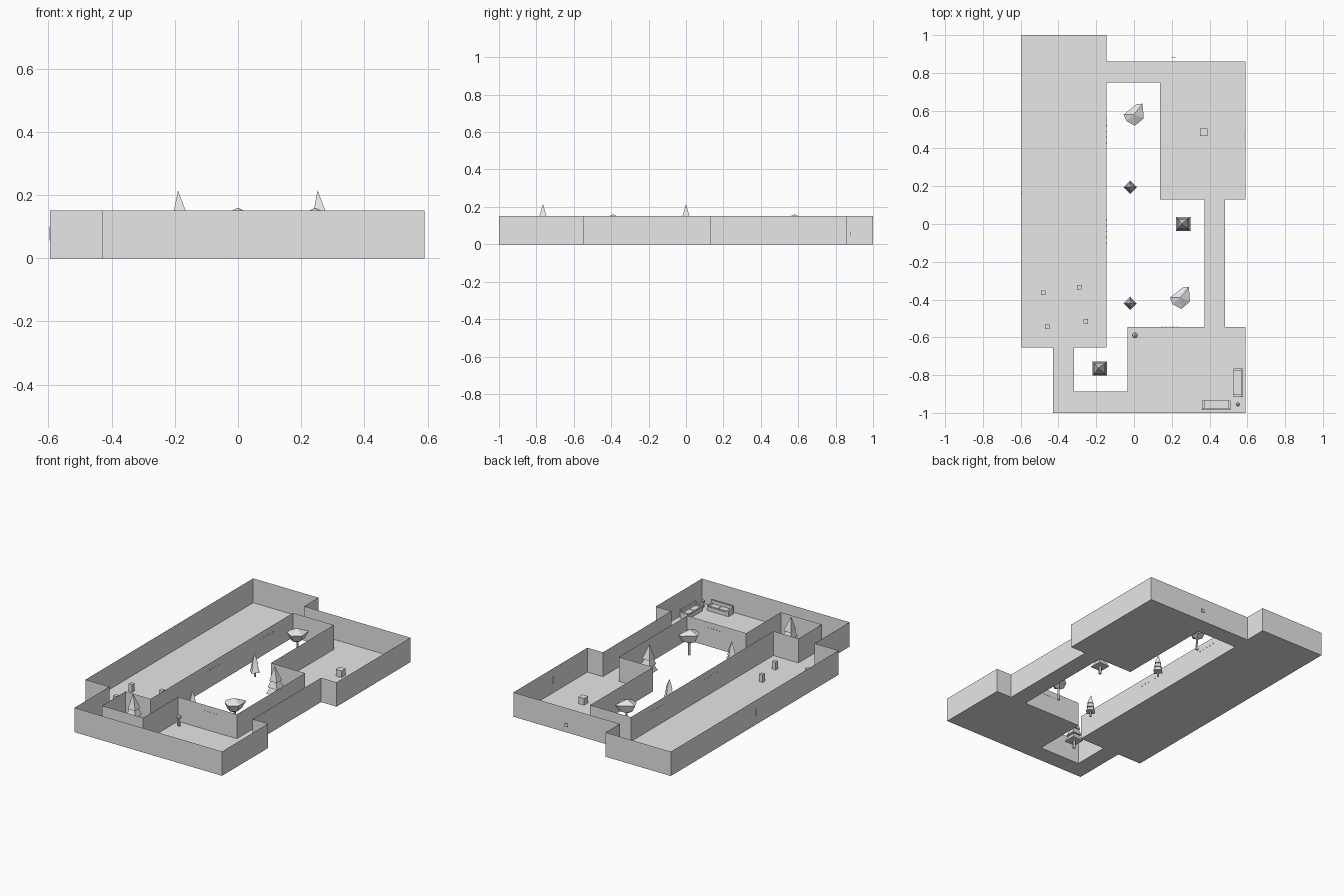
import bpy, bmesh, math
from mathutils import Matrix, Vector

if "Cube" in bpy.data.objects:
    bpy.data.objects.remove(bpy.data.objects["Cube"], do_unlink=True)

grey = bpy.data.materials.new("plain_grey")
grey.use_nodes = True
grey.diffuse_color = (0.8, 0.8, 0.8, 1)
grey.node_tree.nodes["Principled BSDF"].inputs["Base Color"].default_value = (0.8, 0.8, 0.8, 1)

WALL_H = 0.152


def finish(name, bm):
    mesh = bpy.data.meshes.new(name)
    bm.to_mesh(mesh)
    bm.free()
    mesh.materials.append(grey)
    obj = bpy.data.objects.new(name, mesh)
    bpy.context.collection.objects.link(obj)
    return obj


def add_box(bm, centre, size):
    bmesh.ops.create_cube(bm, size=1, matrix=Matrix.Translation(centre) @ Matrix.Diagonal((*size, 1)))


def add_cone(bm, x, y, z0, z1, r0, r1, sides, turn=0.0):
    place = Matrix.Translation((x, y, (z0 + z1) / 2)) @ Matrix.Rotation(turn, 4, 'Z')
    return bmesh.ops.create_cone(bm, cap_ends=True, segments=sides, radius1=r0, radius2=r1,
                                 depth=z1 - z0, matrix=place)["verts"]


# Floor: rooms and corridors as rectangles (x0, y0, x1, y1)
rooms = {
    "long_hall": (-0.595, -0.655, -0.145, 1.0),
    "back_corridor": (-0.145, 0.75, 0.137, 0.86),
    "back_room": (0.137, 0.13, 0.59, 0.86),
    "side_corridor": (0.373, -0.545, 0.483, 0.13),
    "front_room": (-0.034, -1.0, 0.59, -0.545),
    "front_corridor": (-0.43, -1.0, -0.034, -0.887),
    "short_corridor": (-0.43, -0.887, -0.318, -0.655),
}
for name, (x0, y0, x1, y1) in rooms.items():
    bm = bmesh.new()
    bm.faces.new([bm.verts.new((x, y, 0)) for x, y in ((x0, y0), (x1, y0), (x1, y1), (x0, y1))])
    finish(name + "_floor", bm)

# Walls: thin sheets raised along the outer and courtyard outlines
outer = [(-0.595, 1), (-0.595, -0.655), (-0.43, -0.655), (-0.43, -1), (0.59, -1), (0.59, -0.545),
         (0.483, -0.545), (0.483, 0.13), (0.59, 0.13), (0.59, 0.86), (-0.145, 0.86), (-0.145, 1)]
court = [(-0.145, 0.75), (0.137, 0.75), (0.137, 0.13), (0.373, 0.13), (0.373, -0.545), (-0.034, -0.545),
         (-0.034, -0.887), (-0.318, -0.887), (-0.318, -0.655), (-0.145, -0.655)]
for name, outline in (("outer_walls", outer), ("courtyard_walls", court[::-1])):
    bm = bmesh.new()
    low = [bm.verts.new((x, y, 0)) for x, y in outline]
    high = [bm.verts.new((x, y, WALL_H)) for x, y in outline]
    for i in range(len(outline)):
        j = (i + 1) % len(outline)
        bm.faces.new((low[i], low[j], high[j], high[i]))
    finish(name, bm)


# Conifers: stacked four-sided tiers with a leaning tip
def conifer(name, x, y, half_diag, top, turn, lean):
    bm = bmesh.new()
    add_cone(bm, x, y, 0, top * 0.3, half_diag * 0.18, half_diag * 0.15, 6)
    for base, tip, size in ((0.22, 0.6, 1), (0.4, 0.8, 0.84), (0.58, 1, 0.68)):
        verts = add_cone(bm, x, y, base * top, tip * top, half_diag * size, 0, 4, turn)
        for v in verts:
            if v.co.z > tip * top - 0.001:
                v.co.x += lean
    bmesh.ops.remove_doubles(bm, verts=bm.verts, dist=0.00001)
    finish(name, bm)


for i, (x, y) in enumerate(((-0.182, -0.765), (0.26, 0.0))):
    conifer(f"tall_conifer_{i + 1}", x, y, 0.054, 0.215, math.pi / 4, -0.008)
for i, y in enumerate((0.195, -0.42)):
    conifer(f"small_conifer_{i + 1}", -0.02, y, 0.035, 0.148, 0, -0.003)


# Broadleaf trees: faceted crown on a thin trunk
crown_ring = [(-0.055, 0.0), (0.015, 0.055), (0.045, 0.057), (0.052, -0.02), (0.005, -0.06), (-0.04, -0.035)]
for i, (x, y) in enumerate(((0.0, 0.58), (0.245, -0.39))):
    bm = bmesh.new()
    for dx, dy in crown_ring:
        bm.verts.new((x + dx, y + dy, 0.134))
        bm.verts.new((x + dx * 0.65, y + dy * 0.65, 0.092))
    bm.verts.new((x, y, 0.16))
    bm.verts.new((x, y, 0.072))
    bmesh.ops.convex_hull(bm, input=bm.verts)
    add_cone(bm, x + 0.005, y, 0, 0.085, 0.008, 0.006, 6)
    finish(f"broadleaf_tree_{i + 1}", bm)

# Loose blocks and pedestals
bm = bmesh.new()
add_box(bm, (0.37, 0.485, 0.021), (0.04, 0.04, 0.042))
finish("crate", bm)
for i, (x, y) in enumerate(((-0.48, -0.365), (-0.29, -0.335), (-0.46, -0.545), (-0.255, -0.515))):
    bm = bmesh.new()
    add_box(bm, (x, y, 0.024), (0.024, 0.024, 0.048))
    finish(f"pedestal_{i + 1}", bm)


# Sofas: seat, back, arms and cushions
def sofa(name, x, y, turn):
    bm = bmesh.new()
    add_box(bm, (0, 0, 0.012), (0.15, 0.05, 0.024))
    add_box(bm, (0, -0.02, 0.03), (0.15, 0.01, 0.04))
    for side in (-1, 1):
        add_box(bm, (side * 0.069, 0.002, 0.018), (0.012, 0.046, 0.036))
        add_box(bm, (side * 0.031, 0.004, 0.027), (0.058, 0.036, 0.006))
    bm.transform(Matrix.Translation((x, y, 0)) @ Matrix.Rotation(turn, 4, 'Z'))
    finish(name, bm)


sofa("front_sofa", 0.435, -0.96, 0)
sofa("side_sofa", 0.552, -0.84, math.pi / 2)


# Potted plants
def plant(name, x, y, height, spread):
    bm = bmesh.new()
    add_cone(bm, x, y, 0, height * 0.35, spread * 0.5, spread * 0.65, 8)
    add_cone(bm, x, y, height * 0.35, height * 0.65, spread * 0.12, spread * 0.12, 6)
    place = Matrix.Translation((x, y, height * 0.78)) @ Matrix.Diagonal((spread, spread, height * 0.22, 1))
    bmesh.ops.create_icosphere(bm, subdivisions=1, radius=1, matrix=place)
    finish(name, bm)


plant("room_plant", 0.005, -0.59, 0.07, 0.017)
plant("corner_plant", 0.55, -0.955, 0.05, 0.012)

# Wall plates and rows of small vents
bm = bmesh.new()
add_box(bm, (0.21, 0.88, 0.057), (0.022, 0.003, 0.022))
finish("outside_sign", bm)
for i, (x, y) in enumerate(((-0.595, 0.16), (0.588, 0.465))):
    bm = bmesh.new()
    add_box(bm, (x, y, 0.078), (0.004, 0.006, 0.045))
    finish(f"wall_strip_{i + 1}", bm)
for i, (start, step) in enumerate((((-0.145, 0.43, 0.11), (0, 0.03, 0)), ((-0.145, -0.1, 0.11), (0, 0.03, 0)),
                                   ((0.15, -0.545, 0.115), (0.02, 0, 0)))):
    bm = bmesh.new()
    for k in range(5):
        add_box(bm, Vector(start) + k * Vector(step), (0.006, 0.006, 0.003))
    finish(f"vent_row_{i + 1}", bm)
